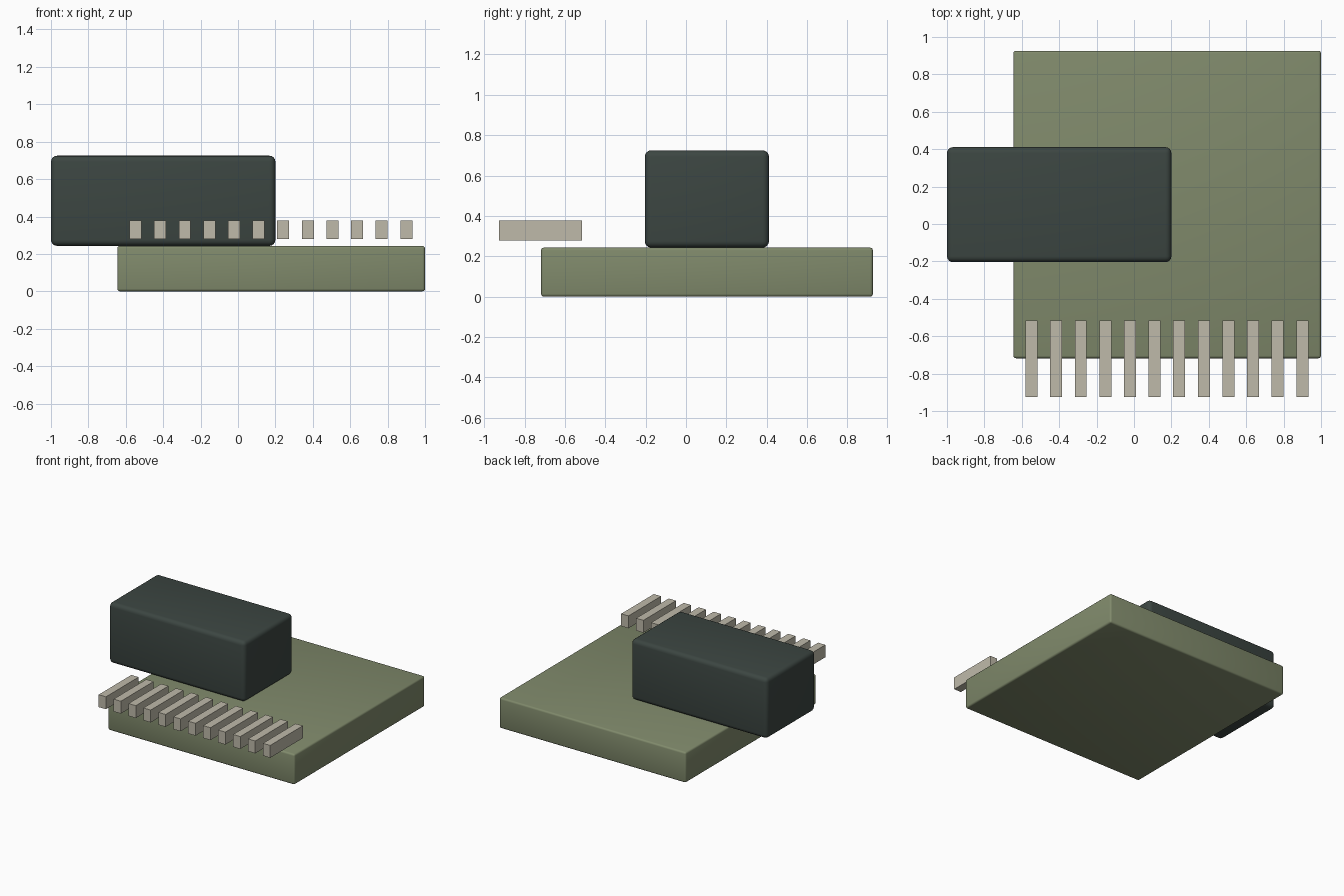
import bpy
import math

cube = bpy.data.objects.get("Cube")
if cube:
    bpy.data.objects.remove(cube, do_unlink=True)


def material(name, rgb):
    mat = bpy.data.materials.new(name)
    mat.use_nodes = True
    color = (*rgb, 1.0)
    mat.diffuse_color = color
    mat.node_tree.nodes["Principled BSDF"].inputs["Base Color"].default_value = color
    return mat


def block(name, low, high, mat, bevel=0.0, segments=3):
    """Box between two corners, with optional rounded edges."""
    center = [(a + b) / 2 for a, b in zip(low, high)]
    bpy.ops.mesh.primitive_cube_add(size=1, location=center)
    obj = bpy.context.object
    obj.name = name
    obj.scale = [b - a for a, b in zip(low, high)]
    bpy.ops.object.transform_apply(location=False, rotation=False, scale=True)
    obj.data.materials.append(mat)
    if bevel:
        mod = obj.modifiers.new("Rounded edges", 'BEVEL')
        mod.width = bevel
        mod.segments = segments
        bpy.ops.object.modifier_apply(modifier=mod.name)
        bpy.ops.object.shade_smooth_by_angle(angle=math.radians(35))
    return obj


olive = material("olive green", (0.216, 0.254, 0.148))
dark = material("dark green", (0.045, 0.061, 0.054))
ivory = material("warm ivory", (0.52, 0.49, 0.40))

# Base slab and the offset housing resting on it
block("base_slab", (-0.645, -0.718, 0), (1, 0.926, 0.243), olive, 0.014)
block("housing", (-1, -0.204, 0.243), (0.2, 0.411, 0.725), dark, 0.032, 4)

# Row of keys overhanging the front edge
COUNT, FIRST, LAST, HALF = 12, -0.548, 0.9, 0.032
for i in range(COUNT):
    x = FIRST + (LAST - FIRST) * i / (COUNT - 1)
    block(f"key_{i + 1}", (x - HALF, -0.926, 0.279), (x + HALF, -0.515, 0.378), ivory)
